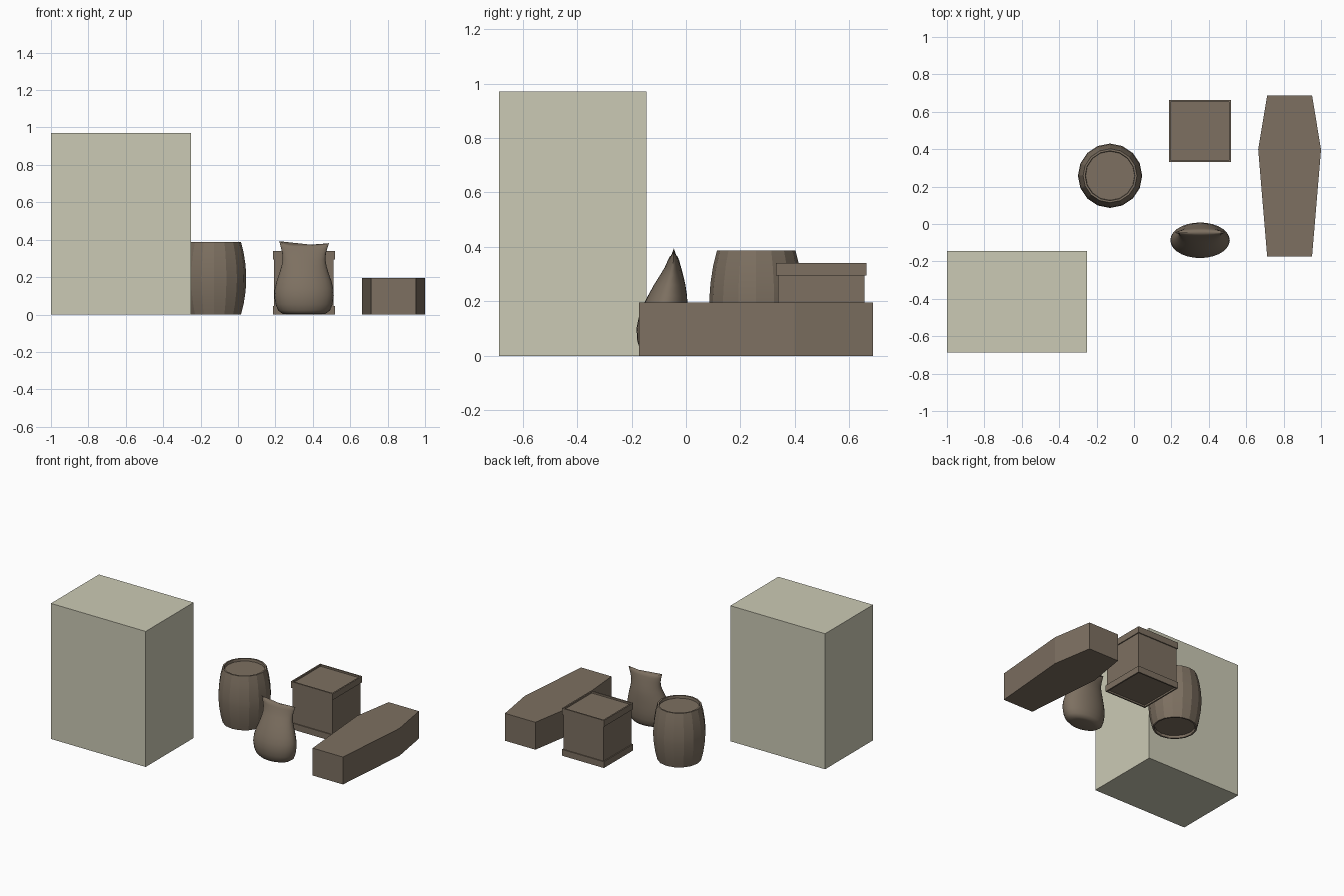
import bpy, bmesh, math

if "Cube" in bpy.data.objects:
    bpy.data.objects.remove(bpy.data.objects["Cube"])


def material(name, rgb):
    m = bpy.data.materials.new(name)
    m.diffuse_color = (*rgb, 1)
    m.use_nodes = True
    m.node_tree.nodes["Principled BSDF"].inputs["Base Color"].default_value = m.diffuse_color
    return m


PALE = material("pale_stone", (0.60, 0.59, 0.46))
BROWN = material("dusty_brown", (0.205, 0.162, 0.119))


def skin(name, rings, mat, smooth=None):
    """Joins rings of equal point count into a closed solid."""
    bm = bmesh.new()
    loops = [[bm.verts.new(p) for p in ring] for ring in rings]
    n = len(loops[0])
    for a, b in zip(loops, loops[1:]):
        for i in range(n):
            j = (i + 1) % n
            bm.faces.new((a[i], a[j], b[j], b[i]))
    bm.faces.new(loops[0][::-1])
    bm.faces.new(loops[-1])
    bmesh.ops.recalc_face_normals(bm, faces=bm.faces)
    me = bpy.data.meshes.new(name)
    bm.to_mesh(me)
    bm.free()
    me.materials.append(mat)
    ob = bpy.data.objects.new(name, me)
    bpy.context.collection.objects.link(ob)
    if smooth:
        bpy.ops.object.select_all(action='DESELECT')
        ob.select_set(True)
        bpy.context.view_layer.objects.active = ob
        bpy.ops.object.shade_smooth_by_angle(angle=math.radians(smooth))
    return ob


def prism(name, outline, z0, z1, mat):
    return skin(name, [[(x, y, z) for x, y in outline] for z in (z0, z1)], mat)


def mirrored(profile, height):
    """Completes a lower half profile with its upside-down copy."""
    return profile + [(r, height - z) for r, z in reversed(profile)]


# Tall plain block
prism("tall_block", [(-1, -0.687), (-0.25, -0.687), (-0.25, -0.145), (-1, -0.145)],
      0, 0.97, PALE)

# Tapered six-sided long box
cx = 0.832
half = [(0.12, -0.173), (0.168, 0.398), (0.12, 0.687)]
prism("long_box", [(cx + w, y) for w, y in half] + [(cx - w, y) for w, y in half[::-1]],
      0, 0.196, BROWN)

# Square crate with raised bands and sunken top and bottom
crate = mirrored([(0.156, 0.012), (0.156, 0), (0.166, 0), (0.166, 0.045),
                  (0.159, 0.045)], 0.34)
skin("crate", [[(0.352 + sx * r, 0.497 + sy * r, z)
                for sx, sy in ((-1, -1), (1, -1), (1, 1), (-1, 1))]
               for r, z in crate], BROWN)

# Barrel with bulging staves and sunken ends
barrel = mirrored([(0.131, 0.018), (0.133, 0), (0.144, 0), (0.158, 0.055),
                   (0.168, 0.12), (0.172, 0.175)], 0.387)
skin("barrel", [[(-0.128 + r * math.cos(i * math.tau / 16),
                  0.258 + r * math.sin(i * math.tau / 16), z) for i in range(16)]
                for r, z in barrel], BROWN, smooth=20)

# Sack: rows of height, half width, centre y, half depth, ear lift
rows = [(0.0, 0.085, -0.085, 0.050, 0), (0.004, 0.115, -0.085, 0.070, 0),
        (0.022, 0.139, -0.086, 0.083, 0), (0.055, 0.152, -0.087, 0.092, 0),
        (0.10, 0.159, -0.087, 0.095, 0), (0.14, 0.156, -0.083, 0.091, 0),
        (0.18, 0.146, -0.077, 0.083, 0), (0.22, 0.132, -0.068, 0.072, 0),
        (0.26, 0.120, -0.060, 0.058, 0), (0.295, 0.114, -0.053, 0.043, 0),
        (0.325, 0.117, -0.048, 0.030, 0.004), (0.35, 0.125, -0.046, 0.021, 0.01),
        (0.365, 0.131, -0.045, 0.014, 0.016), (0.371, 0.134, -0.045, 0.006, 0.018)]
rings = []
for z, w, yc, d, ear in rows:
    ring = []
    for i in range(28):
        a = i * math.tau / 28
        c = math.cos(a)
        lift = ear * abs(c) ** 5 * (1.3 if c < 0 else 0.6)
        ring.append((0.353 + w * c, yc + d * math.sin(a), z + lift))
    rings.append(ring)
skin("sack", rings, BROWN, smooth=50)
